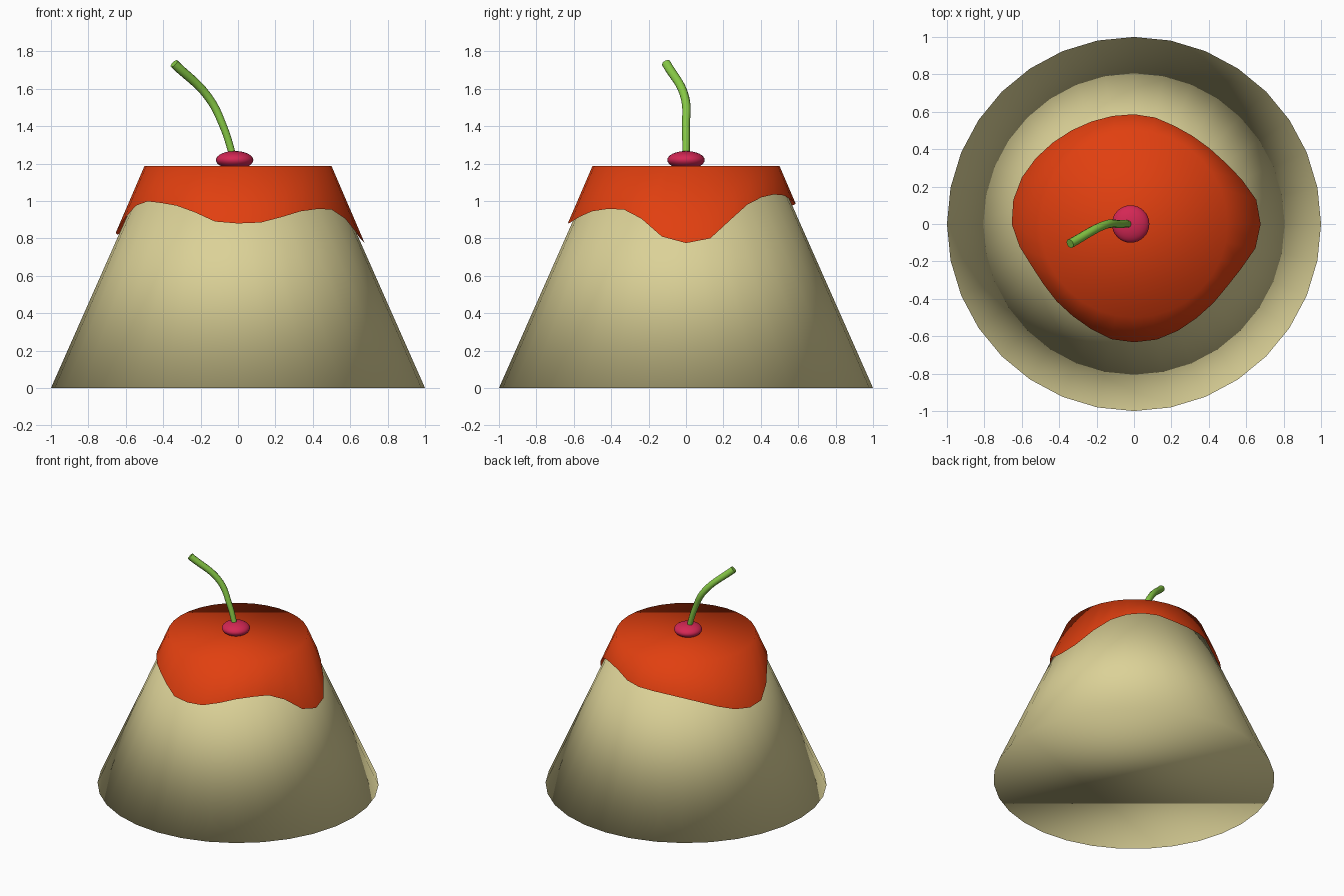
import bpy, bmesh
from math import sin, cos, tau

if "Cube" in bpy.data.objects:
    bpy.data.objects.remove(bpy.data.objects["Cube"])

SIDES = 32


def finish(obj, name, color):
    obj.name = name
    mat = bpy.data.materials.new(name + "_material")
    mat.diffuse_color = (*color, 1)
    mat.use_nodes = True
    mat.node_tree.nodes["Principled BSDF"].inputs["Base Color"].default_value = mat.diffuse_color
    obj.data.materials.append(mat)
    if obj.type == 'MESH':
        obj.data.polygons.foreach_set("use_smooth", [True] * len(obj.data.polygons))


# Pudding body: tapered, smooth all over
bpy.ops.mesh.primitive_cone_add(vertices=SIDES, radius1=1, radius2=0.5,
                                depth=1.13, location=(0, 0, 0.565))
finish(bpy.context.object, "pudding", (0.71, 0.64, 0.31))

# Sauce: thin open cap whose lower edge height varies around the body
drips = [0.775, 0.80, 0.90, 0.98, 1.02, 1.035, 1.03, 1.00,
         0.985, 0.98, 0.97, 0.95, 0.92, 0.88, 0.84, 0.82,
         0.83, 0.90, 0.975, 0.998, 0.99, 0.975, 0.94, 0.89,
         0.88, 0.885, 0.915, 0.945, 0.957, 0.955, 0.905, 0.81]
TOP = 1.187
bm = bmesh.new()
rim, edge = [], []
for i, z in enumerate(drips):
    a = tau * i / SIDES
    r = 0.5 + 0.43 * (TOP - z)
    rim.append(bm.verts.new((0.5 * cos(a), 0.5 * sin(a), TOP)))
    edge.append(bm.verts.new((r * cos(a), r * sin(a), z)))
bm.faces.new(rim)
for i in range(SIDES):
    j = (i + 1) % SIDES
    bm.faces.new((edge[i], edge[j], rim[j], rim[i]))
mesh = bpy.data.meshes.new("sauce")
bm.to_mesh(mesh)
bm.free()
sauce = bpy.data.objects.new("sauce", mesh)
bpy.context.collection.objects.link(sauce)
finish(sauce, "sauce", (0.75, 0.05, 0.005))

# Cherry: flattened ball resting on the sauce
bpy.ops.mesh.primitive_uv_sphere_add(segments=32, ring_count=16, radius=0.1,
                                     location=(-0.018, 0, 1.219))
cherry = bpy.context.object
cherry.scale.z = 0.48
finish(cherry, "cherry", (0.66, 0.02, 0.09))

# Stem: bent tube, slightly thicker at the tip
path = [(-0.024, 0, 1.23, 0.9), (-0.075, 0, 1.39, 0.95),
        (-0.155, -0.005, 1.55, 1.05), (-0.342, -0.105, 1.735, 1.15)]
curve = bpy.data.curves.new("stem", 'CURVE')
curve.dimensions = '3D'
curve.bevel_depth = 0.022
curve.bevel_resolution = 3
curve.use_fill_caps = True
spline = curve.splines.new('BEZIER')
spline.bezier_points.add(len(path) - 1)
for p, (x, y, z, r) in zip(spline.bezier_points, path):
    p.co = (x, y, z)
    p.radius = r
    p.handle_left_type = p.handle_right_type = 'AUTO'
stem = bpy.data.objects.new("stem", curve)
bpy.context.collection.objects.link(stem)
finish(stem, "stem", (0.24, 0.58, 0.06))
